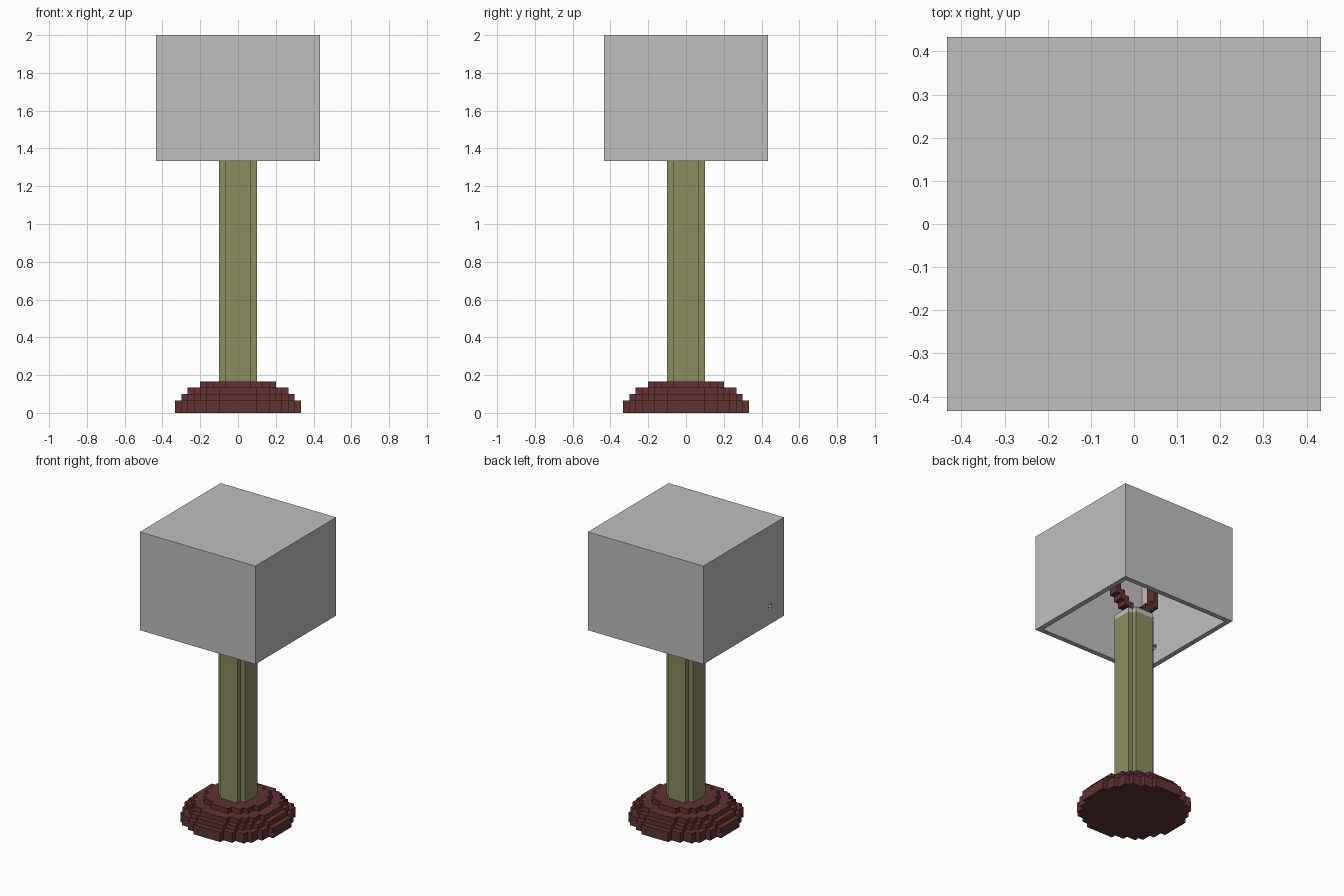
import bpy, bmesh, math

cube = bpy.data.objects.get("Cube")
if cube:
    bpy.data.objects.remove(cube, do_unlink=True)

U = 2 / 60  # one block


def material(name, rgb):
    m = bpy.data.materials.new(name)
    m.use_nodes = True
    m.diffuse_color = (*rgb, 1)
    m.node_tree.nodes["Principled BSDF"].inputs["Base Color"].default_value = (*rgb, 1)
    return m


GREY = material("light grey", (0.52, 0.52, 0.52))
OLIVE = material("olive", (0.255, 0.266, 0.114))
BROWN = material("dark red brown", (0.12, 0.032, 0.032))


def finish(name, bm, mat):
    bmesh.ops.recalc_face_normals(bm, faces=bm.faces)
    mesh = bpy.data.meshes.new(name)
    bm.to_mesh(mesh)
    bm.free()
    mesh.materials.append(mat)
    obj = bpy.data.objects.new(name, mesh)
    bpy.context.collection.objects.link(obj)
    return obj


def prism(name, outline, z0, z1, mat, on_side=False):
    """Extrude an outline in block units, upwards or (on_side) along y."""
    bm = bmesh.new()
    if on_side:
        verts = [bm.verts.new((a * U, z0 * U, b * U)) for a, b in outline]
        step = (0, (z1 - z0) * U, 0)
    else:
        verts = [bm.verts.new((a * U, b * U, z0 * U)) for a, b in outline]
        step = (0, 0, (z1 - z0) * U)
    face = bm.faces.new(verts)
    out = bmesh.ops.extrude_face_region(bm, geom=[face], use_keep_orig=True)
    moved = [g for g in out["geom"] if isinstance(g, bmesh.types.BMVert)]
    bmesh.ops.translate(bm, verts=moved, vec=step)
    return finish(name, bm, mat)


def stepped(widths):
    """Four-way symmetric stepped outline from half widths per row."""
    quarter = []
    for j, w in enumerate(widths):
        if j == 0 or w != widths[j - 1]:
            if j:
                quarter += [(widths[j - 1], j), (w, j)]
    quarter.append((widths[-1], len(widths)))
    q2 = [(-x, y) for x, y in reversed(quarter)]
    half = quarter + q2
    half = [(widths[0], 0)] + half + [(-widths[0], 0)]
    return half[1:-1] + [(-x, -y) for x, y in half[1:-1]]


def disc(r):
    return stepped([sum((i + .5) ** 2 + (j + .5) ** 2 <= r * r for i in range(r))
                    for j in range(r)])


def square(x0, x1, y0, y1):
    return [(x0, y0), (x1, y0), (x1, y1), (x0, y1)]


# Tiered round base
for i, (r, z0, z1) in enumerate([(10, 0, 2), (9, 2, 3), (8, 3, 4), (6, 4, 5)]):
    prism(f"base_tier_{i + 1}", disc(r), z0, z1, BROWN)

# Column with notched corners, and its pale cap
prism("column", stepped([3, 3, 2]), 5, 41, OLIVE)
prism("column_cap", stepped([3, 3, 2]), 41, 42, GREY)

# Harp that carries the shade: steps out, rises, steps back in
outer = [(2, 42), (2, 43), (3, 43), (3, 44), (4, 44), (4, 45), (5, 45),
         (5, 56), (4, 56), (4, 57), (3, 57), (3, 58), (2, 58), (2, 59)]
inner = [(0, 58), (2, 58 - 0.5), (2, 57), (3, 57 - 0.5), (3, 56), (4, 56 - 0.5),
         (4, 46), (3, 46), (3, 45), (2, 45), (2, 44), (1, 44), (1, 43), (0, 43)]
right = [(0, 42)] + outer + [(0, 59)] + inner
for side, s in (("left", 1), ("right", -1)):
    prism(f"harp_{side}", [(s * x, z) for x, z in right], -1, 1, BROWN, True)

# Box shade, hollow and open below, with a small hole for the switch cord
shade = prism("shade", square(-13, 13, -13, 13), 40, 60, GREY)
cutters = [prism("hollow_cutter", square(-12, 12, -12, 12), 38, 59, GREY),
           prism("hole_cutter", square(-14, -11, -9, -8), 43, 44, GREY)]
bpy.context.view_layer.objects.active = shade
for c in cutters:
    c.hide_render = True
    mod = shade.modifiers.new(c.name, "BOOLEAN")
    mod.operation, mod.solver, mod.object = "DIFFERENCE", "EXACT", c
    bpy.ops.object.modifier_apply(modifier=mod.name)
for c in cutters:
    bpy.data.objects.remove(c, do_unlink=True)
